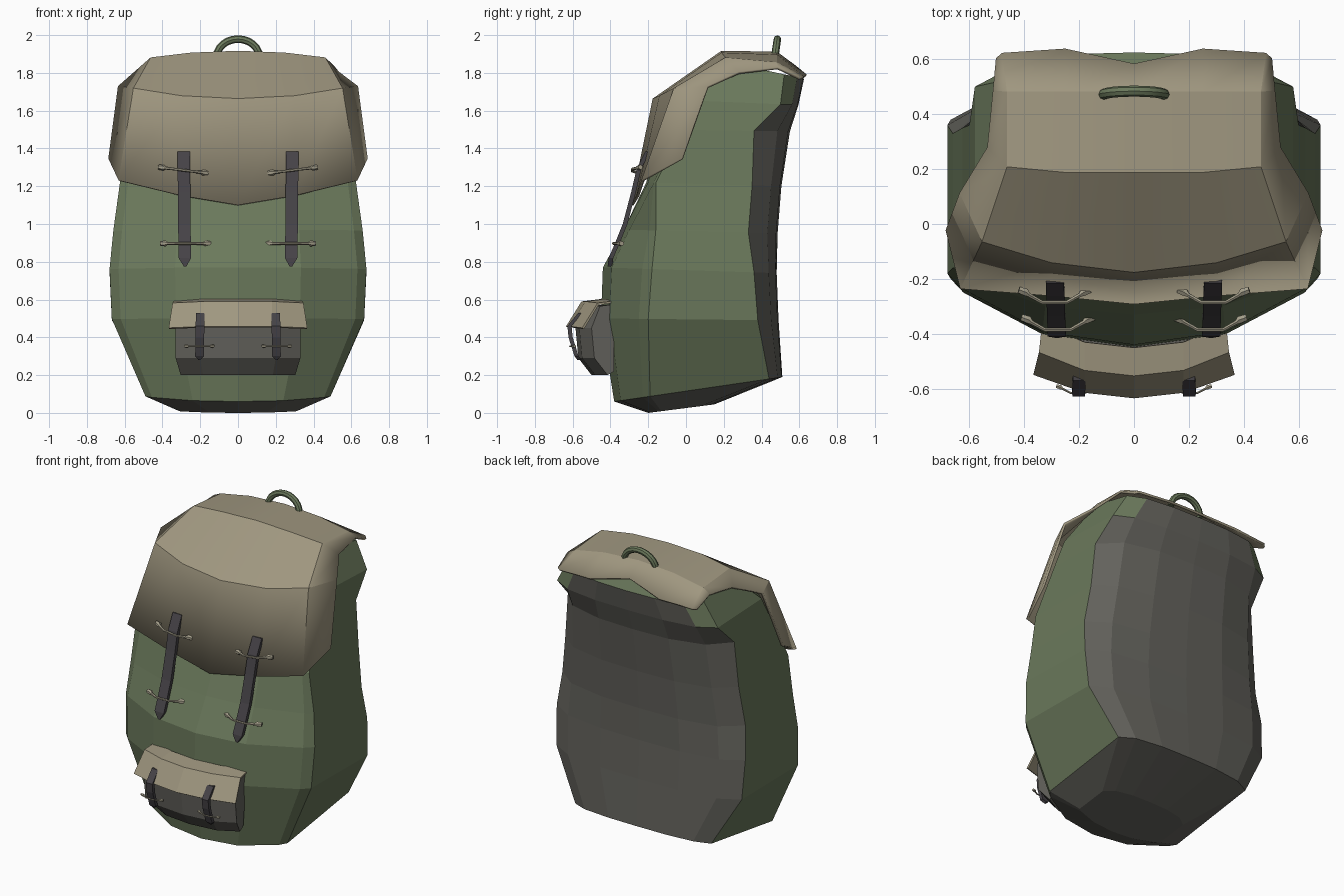
import bpy, bmesh, math
from mathutils import Vector

if "Cube" in bpy.data.objects:
    bpy.data.objects.remove(bpy.data.objects["Cube"])


def material(name, rgb):
    m = bpy.data.materials.new(name)
    m.diffuse_color = (*rgb, 1)
    m.use_nodes = True
    m.node_tree.nodes["Principled BSDF"].inputs["Base Color"].default_value = m.diffuse_color
    return m


GREEN = material("green_canvas", (.145, .19, .105))
TAN = material("tan_canvas", (.35, .31, .215))
GREY = material("grey_canvas", (.125, .122, .107))
DARK = material("dark_strap", (.06, .055, .062))
BONE = material("toggle", (.38, .35, .26))


def loft(name, rings, mats, closed=True, caps=True, pick=None, smooth=None, thick=0):
    """Skin a list of equal-length point rows; pick(row, col) chooses the material slot."""
    bm = bmesh.new()
    vs = [[bm.verts.new(p) for p in r] for r in rings]
    n = len(rings[0])
    for i in range(len(vs) - 1):
        for j in range(n if closed else n - 1):
            k = (j + 1) % n
            f = bm.faces.new((vs[i][j], vs[i][k], vs[i + 1][k], vs[i + 1][j]))
            f.material_index = pick(i, j) if pick else 0
    if closed and caps:
        for row, idx in ((vs[0], -1), (vs[-1], len(vs))):
            bm.faces.new(row).material_index = pick(idx, 0) if pick else 0
    bmesh.ops.recalc_face_normals(bm, faces=bm.faces)
    me = bpy.data.meshes.new(name)
    bm.to_mesh(me)
    bm.free()
    for m in mats:
        me.materials.append(m)
    ob = bpy.data.objects.new(name, me)
    bpy.context.collection.objects.link(ob)
    if thick:
        s = ob.modifiers.new("thickness", 'SOLIDIFY')
        s.thickness, s.offset = thick, 0
    if smooth:
        bpy.ops.object.select_all(action='DESELECT')
        ob.select_set(True)
        bpy.context.view_layer.objects.active = ob
        bpy.ops.object.shade_smooth_by_angle(angle=math.radians(smooth))
    return ob


def mirrored(row):
    """Centre-out row of points -> full row from -x to +x."""
    return [(-x, y, z) for x, y, z in reversed(row[1:])] + list(row)


def tube(name, pts, radii, mat, sides=6):
    pts = [Vector(p) for p in pts]
    rings = []
    for i, p in enumerate(pts):
        t = (pts[min(i + 1, len(pts) - 1)] - pts[max(i - 1, 0)]).normalized()
        u = Vector((0, 1, 0)).cross(t).normalized()
        v = t.cross(u)
        rings.append([p + radii[i] * (u * math.cos(a) + v * math.sin(a))
                      for a in (2 * math.pi * k / sides for k in range(sides))])
    return loft(name, rings, [mat], smooth=40)


# Body: levels of (z front, z back, y front, y crease, y side back, y back, half width)
levels = [
    (.00, .045, -.20, -.13, .08, .15, .31),
    (.06, .19, -.38, -.19, .44, .51, .49),
    (.50, .49, -.45, -.20, .38, .49, .668),
    (.77, .74, -.44, -.18, .36, .48, .68),
    (.97, .95, -.33, -.16, .33, .485, .66),
    (1.22, 1.20, -.21, -.16, .35, .505, .625),
    (1.50, 1.49, -.15, -.02, .36, .55, .60),
    (1.66, 1.63, -.12, .05, .50, .595, .58),
    (1.86, 1.77, .20, .24, .52, .625, .49),
]
rings = []
for zf, zb, yf, yc, ys, yb, w in levels:
    half = [(0, yf), (.49 * w, yf + .18 * (yc - yf)), (.93 * w, yf + .8 * (yc - yf)), (w, yc),
            (w, ys), (.8 * w, ys + .65 * (yb - ys)), (.42 * w, ys + .95 * (yb - ys)), (0, yb)]
    half = [(x, y, zf + (zb - zf) * (y - yf) / (yb - yf)) for x, y in half]
    rings.append(half + [(-x, y, z) for x, y, z in half[-2:0:-1]])
loft("pack_body", rings, [GREEN, GREY],
     pick=lambda i, j: 1 if i < 1 or 5 <= j <= 8 or (j in (4, 9) and i < 7) else 0)

# Main flap: rows from the front hem over the top to the back edge
flap = [
    [(0, -.285, 1.10), (.3, -.255, 1.15), (.63, -.23, 1.23), (.68, -.02, 1.345)],
    [(0, -.17, 1.66), (.3, -.135, 1.675), (.55, -.06, 1.715), (.63, .115, 1.725)],
    [(0, .19, 1.91), (.25, .19, 1.90), (.46, .21, 1.875), (.53, .28, 1.80)],
    [(0, .48, 1.905), (.25, .48, 1.89), (.46, .48, 1.85), (.51, .485, 1.825)],
    [(0, .58, 1.83), (.25, .635, 1.785), (.48, .62, 1.775), (.50, .60, 1.77)],
]
loft("main_flap", [mirrored(r) for r in flap], [TAN], closed=False, smooth=18, thick=.015)

# Front pocket: closed profile swept across x on a shallow arc
profile = [(-.38, .22), (-.50, .20), (-.57, .29), (-.585, .45), (-.54, .565), (-.38, .575)]
stations = [(-.33, .085), (-.2, .02), (0, 0), (.2, .02), (.33, .085)]
loft("front_pocket", [[(x * (.92 if z < .25 else 1), y + (dy if y < -.4 else 0), z)
                       for y, z in profile] for x, dy in stations], [GREY])

# Pocket flap
loft("pocket_flap",
     [mirrored([(0, y, z), (.18, y + .02, z), (wx, y + .085, z - .008)])
      for y, z, wx in ((-.45, .597, .335), (-.55, .585, .345), (-.63, .455, .365))],
     [TAN], closed=False, thick=.012)


# Straps: flat bands with a pointed tip
def strap(name, side, x0, x1, path, width, t):
    rows = []
    for i, (y, z) in enumerate(path):
        x = side * (x0 + (x1 - x0) * i / (len(path) - 1))
        h = width / 2 * (.2 if i == len(path) - 1 else 1)
        rows.append([(x - h, y, z), (x + h, y, z), (x + h, y + t, z), (x - h, y + t, z)])
    loft(name, rows, [DARK])


# Toggles: thin bowed bars with thicker ends
def toggle(name, x, y, z, half, tilt, depth, r):
    k = [-1, -.8, -.72, -.35, .35, .72, .8, 1]
    d = [1, .8, .6, 0, 0, .6, .8, 1]
    rr = [1.1, 1.3, .7, .6, .6, .7, 1.3, 1.1]
    tube(name, [(x + half * a, y + depth * b, z + tilt * a) for a, b in zip(k, d)],
         [r * q for q in rr], BONE)


for s, label in ((-1, "left"), (1, "right")):
    strap(label + "_strap", s, .288, .28,
          [(-.215, 1.385), (-.262, 1.29), (-.29, 1.17), (-.335, 1.0),
           (-.375, .9), (-.41, .82), (-.415, .775)], .066, .025)
    toggle(label + "_upper_toggle", s * .29, -.285, 1.285, .13, s * .016, .045, .012)
    toggle(label + "_lower_toggle", s * .278, -.385, .897, .132, 0, .045, .012)
    strap(label + "_pocket_strap", s, .2, .205,
          [(-.57, .53), (-.628, .46), (-.622, .40), (-.60, .33), (-.59, .30), (-.575, .28)],
          .046, .022)
    toggle(label + "_pocket_toggle", s * .205, -.615, .353, .078, 0, .025, .007)

# Carry loop on top
arc = [math.pi * k / 12 for k in range(13)]
tube("carry_loop", [(.112 * math.cos(a), .47 + .014 * math.sin(a), 1.885 + .094 * math.sin(a))
                    for a in arc], [.02] * 13, GREEN, 8)
